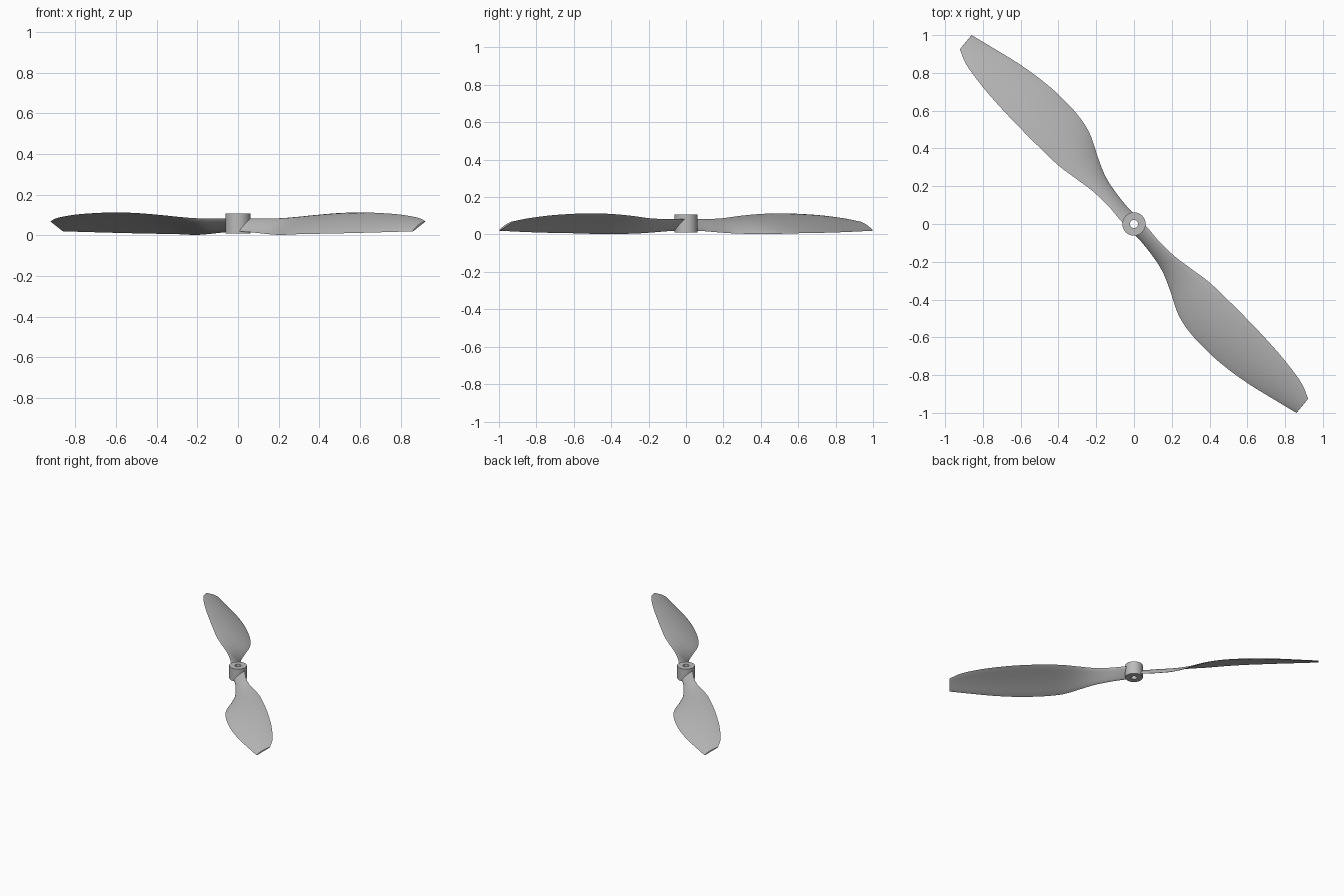
import bpy, bmesh, math
from mathutils import Vector

cube = bpy.data.objects.get("Cube")
if cube:
    bpy.data.objects.remove(cube, do_unlink=True)

# One plain grey plastic for everything
grey = bpy.data.materials.new("grey_plastic")
grey.use_nodes = True
grey.diffuse_color = (0.5, 0.5, 0.5, 1)
grey.node_tree.nodes["Principled BSDF"].inputs["Base Color"].default_value = grey.diffuse_color


def finish(bm, name):
    """Turn a bmesh into a smooth-shaded object with crisp edges."""
    bmesh.ops.recalc_face_normals(bm, faces=bm.faces)
    mesh = bpy.data.meshes.new(name)
    bm.to_mesh(mesh)
    bm.free()
    mesh.materials.append(grey)
    obj = bpy.data.objects.new(name, mesh)
    bpy.context.collection.objects.link(obj)
    bpy.ops.object.select_all(action="DESELECT")
    obj.select_set(True)
    bpy.context.view_layer.objects.active = obj
    bpy.ops.object.shade_smooth_by_angle(angle=math.radians(40))
    return obj


def smooth_path(points, steps):
    """Resample a list of points as a Catmull-Rom spline."""
    pts = [Vector(p) for p in points]
    pts = [2 * pts[0] - pts[1]] + pts + [2 * pts[-1] - pts[-2]]
    path = []
    for a, b, c, d in zip(pts, pts[1:], pts[2:], pts[3:]):
        for i in range(steps):
            t = i / steps
            path.append(0.5 * (2 * b + (c - a) * t + (2 * a - 5 * b + 4 * c - d) * t ** 2
                               + (3 * b - a - 3 * c + d) * t ** 3))
    return path + [pts[-2]]


# Blade outline: matching points along the low trailing and high leading edges
trailing = [(-.01, -.045, .02), (.035, -.09, .018), (.095, -.165, .012), (.15, -.25, .006),
            (.19, -.35, .003), (.235, -.48, .003), (.3, -.58, .006), (.4, -.685, .008),
            (.5, -.77, .01), (.62, -.855, .013), (.76, -.94, .017), (.86, -1, .02)]
leading = [(.045, .01, .083), (.085, -.035, .083), (.14, -.1, .083), (.22, -.175, .085),
           (.3, -.235, .092), (.4, -.31, .102), (.5, -.405, .11), (.6, -.505, .113),
           (.7, -.61, .11), (.8, -.725, .102), (.885, -.84, .087), (.922, -.925, .07)]


def blade(name, chord_cuts=12, steps=5):
    low, high = smooth_path(trailing, steps), smooth_path(leading, steps)
    span = Vector((0.68, -0.73, 0))
    bm = bmesh.new()
    rings = []
    for k, (a, b) in enumerate(zip(low, high)):
        chord = b - a
        up = span.cross(chord).normalized()
        outward = k / (len(low) - 1)
        thick = 0.009 - 0.004 * outward
        camber = 0.03 * chord.length
        # Thin cambered section: over the top, then back underneath
        ring = []
        for side in (1, -1):
            for i in range(chord_cuts):
                s = i / chord_cuts if side == 1 else 1 - i / chord_cuts
                arch = math.sin(math.pi * s)
                offset = camber * arch + side * thick * math.sqrt(arch)
                ring.append(bm.verts.new(a + chord * s + up * offset))
        rings.append(ring)
    for r, q in zip(rings, rings[1:]):
        for i in range(len(r)):
            j = (i + 1) % len(r)
            bm.faces.new((r[i], r[j], q[j], q[i]))
    bm.faces.new(rings[0])
    bm.faces.new(rings[-1])
    return finish(bm, name)


# Two blades, half a turn apart
front_blade = blade("front_blade")
back_blade = front_blade.copy()
back_blade.name = "back_blade"
back_blade.rotation_euler.z = math.pi
bpy.context.collection.objects.link(back_blade)

# Hub: a rectangular section spun round the shaft hole
bm = bmesh.new()
corners = [bm.verts.new((r, 0, z)) for r, z in ((.021, .01), (.062, .01), (.062, .107), (.021, .107))]
edges = [bm.edges.new((corners[i - 1], corners[i])) for i in range(4)]
bmesh.ops.spin(bm, geom=corners + edges, cent=(0, 0, 0), axis=(0, 0, 1),
               angle=math.tau, steps=48, use_merge=True)
bmesh.ops.remove_doubles(bm, verts=bm.verts, dist=0.0001)
finish(bm, "hub")
